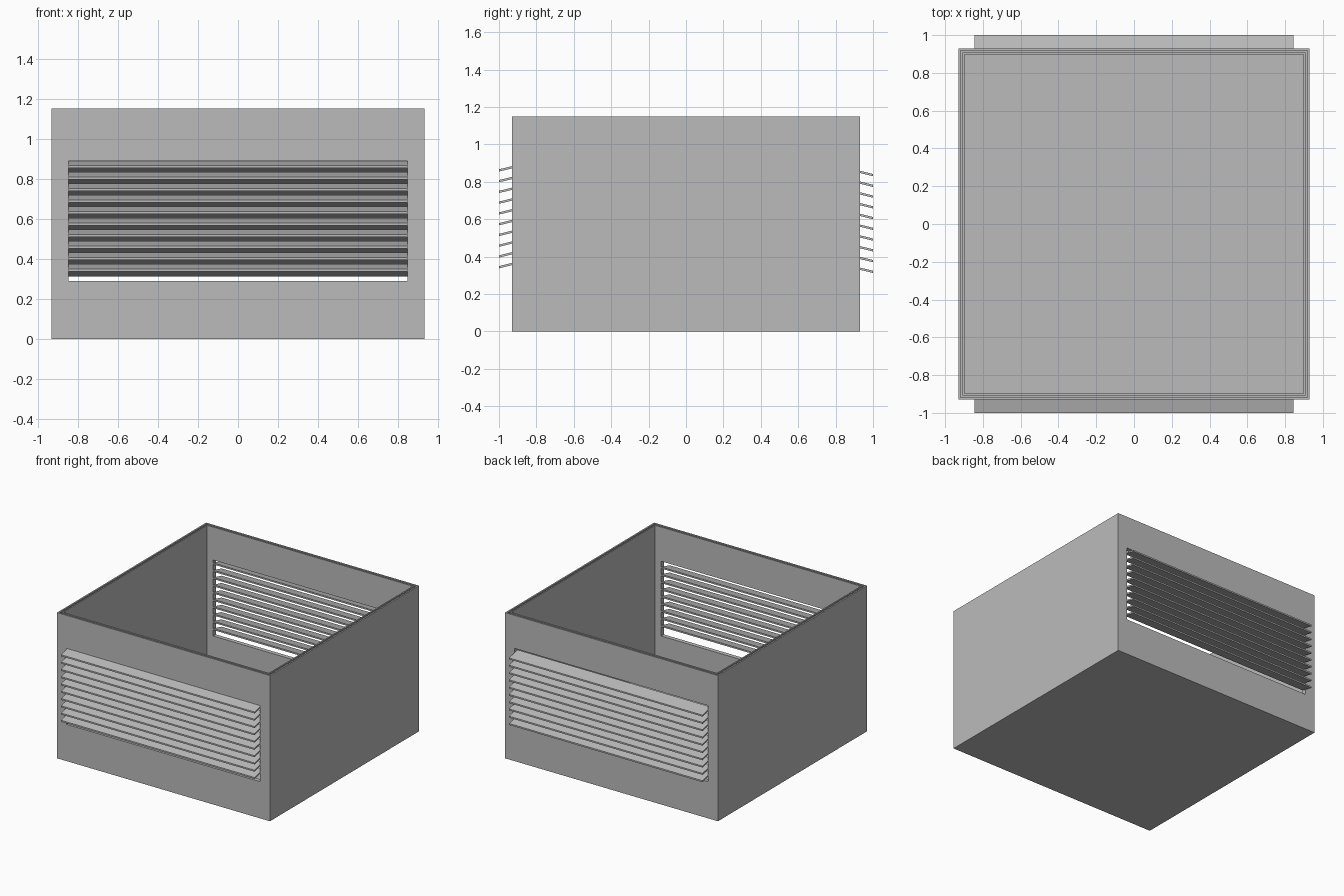
import bpy
import bmesh

if "Cube" in bpy.data.objects:
    bpy.data.objects.remove(bpy.data.objects["Cube"], do_unlink=True)

OUTER, INNER, HEIGHT, FLOOR = 0.93, 0.897, 1.15, 0.03
GROOVE_OUT, GROOVE_IN, GROOVE_DEPTH = 0.918, 0.907, 0.03
WINDOW_X, WINDOW_LOW, WINDOW_HIGH = 0.845, 0.29, 0.89
SLATS, PITCH, THICK, RISE = 10, 0.0575, 0.012, 0.025

grey = bpy.data.materials.new("plain_grey")
grey.use_nodes = True
colour = (0.5, 0.5, 0.5, 1)
grey.diffuse_color = colour
grey.node_tree.nodes["Principled BSDF"].inputs["Base Color"].default_value = colour


def add_object(name, bm):
    bmesh.ops.recalc_face_normals(bm, faces=bm.faces)
    mesh = bpy.data.meshes.new(name)
    bm.to_mesh(mesh)
    bm.free()
    mesh.materials.append(grey)
    obj = bpy.data.objects.new(name, mesh)
    bpy.context.collection.objects.link(obj)
    return obj


def loft(name, rings):
    """Join equal closed rings of points in order and cap both ends."""
    bm = bmesh.new()
    loops = [[bm.verts.new(p) for p in ring] for ring in rings]
    n = len(loops[0])
    for a, b in zip(loops, loops[1:]):
        for i in range(n):
            j = (i + 1) % n
            bm.faces.new((a[i], a[j], b[j], b[i]))
    bm.faces.new(loops[0])
    bm.faces.new(loops[-1])
    return add_object(name, bm)


def rectangle(x, y, z):
    return [(-x, -y, z), (x, -y, z), (x, y, z), (-x, y, z)]


# Open box: underside, outer wall, grooved rim, inner wall and floor
section = [
    (OUTER, 0), (OUTER, HEIGHT),
    (GROOVE_OUT, HEIGHT), (GROOVE_OUT, HEIGHT - GROOVE_DEPTH),
    (GROOVE_IN, HEIGHT - GROOVE_DEPTH), (GROOVE_IN, HEIGHT),
    (INNER, HEIGHT), (INNER, FLOOR),
]
box = loft("box_shell", [rectangle(r, r, z) for r, z in section])

# Vent openings through the front and back walls
cutter = loft("vent_cutter", [rectangle(WINDOW_X, 1.2, z) for z in (WINDOW_LOW, WINDOW_HIGH)])
cutter.hide_render = True
cutter.hide_set(True)
cutter.display_type = 'WIRE'
cut = box.modifiers.new("vent_openings", 'BOOLEAN')
cut.operation = 'DIFFERENCE'
cut.solver = 'EXACT'
cut.object = cutter

# Sloping louvre slats, low at the outer edge
for label, side, top_z in (("front", -1, 0.867), ("back", 1, 0.842)):
    for i in range(SLATS):
        z = top_z - i * PITCH
        profile = [(1, z), (1, z - THICK), (INNER, z - THICK + RISE), (INNER, z + RISE)]
        loft(f"{label}_slat_{i + 1}",
             [[(x, side * y, h) for y, h in profile] for x in (-WINDOW_X, WINDOW_X)])
